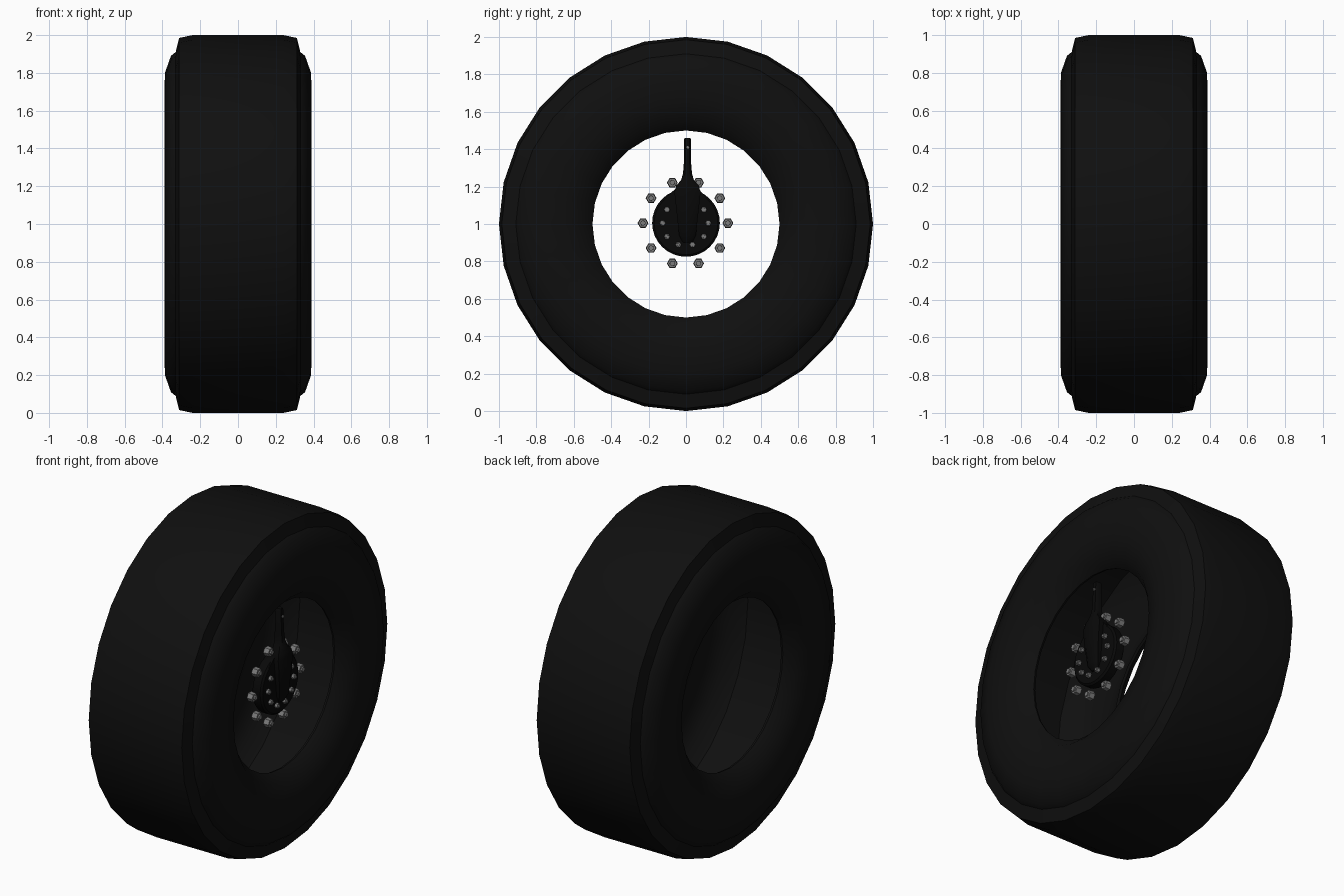
import bpy, bmesh, math
from mathutils import Matrix, Vector

if "Cube" in bpy.data.objects:
    bpy.data.objects.remove(bpy.data.objects["Cube"])


def material(name, v):
    m = bpy.data.materials.new(name)
    m.diffuse_color = (v, v, v, 1)
    m.use_nodes = True
    m.node_tree.nodes["Principled BSDF"].inputs["Base Color"].default_value = m.diffuse_color
    return m


RUBBER = material("black rubber", 0.0048)
PAINT = material("black paint", 0.0025)
STEEL = material("grey steel", 0.2)


def finish(bm, name, mat, angle):
    bmesh.ops.recalc_face_normals(bm, faces=bm.faces)
    me = bpy.data.meshes.new(name)
    bm.to_mesh(me)
    bm.free()
    ob = bpy.data.objects.new(name, me)
    bpy.context.collection.objects.link(ob)
    me.materials.append(mat)
    bpy.ops.object.select_all(action='DESELECT')
    ob.select_set(True)
    bpy.context.view_layer.objects.active = ob
    bpy.ops.object.shade_smooth_by_angle(angle=math.radians(angle))
    return ob


def lathe(name, profile, sides, mat, angle, closed=False, cz=1.0):
    """Spin (x, radius) points about the axle."""
    bm = bmesh.new()
    rings = []
    for x, r in profile:
        rings.append([bm.verts.new((x, r * math.sin(2 * math.pi * i / sides),
                                    cz + r * math.cos(2 * math.pi * i / sides)))
                      for i in range(sides)])
    n = len(rings)
    for k in range(n if closed else n - 1):
        a, b = rings[k], rings[(k + 1) % n]
        for i in range(sides):
            j = (i + 1) % sides
            bm.faces.new((a[i], a[j], b[j], b[i]))
    if not closed:
        bm.faces.new(rings[0])
        bm.faces.new(rings[-1])
    return finish(bm, name, mat, angle)


def bolt(bm, x, y, z, r, depth):
    """Hexagon nut with a short stud, pointing along +x."""
    for rad, d, seg in ((r, depth, 6), (r * 0.55, depth * 1.3, 8)):
        bmesh.ops.create_cone(
            bm, cap_ends=True, segments=seg, radius1=rad, radius2=rad * 0.88, depth=d,
            matrix=Matrix.Translation((x + d / 2, y, z)) @ Matrix.Rotation(math.pi / 2, 4, 'Y'))


def bolt_ring(name, x, radius, count, r, depth, skip=()):
    bm = bmesh.new()
    for i in range(count):
        if i not in skip:
            a = 2 * math.pi * i / count
            bolt(bm, x, -0.003 + radius * math.cos(a), 1.005 + radius * math.sin(a), r, depth)
    finish(bm, name, STEEL, 20)


# Hollow tyre: outer skin from bead to bead, then back along the inside
outer = [(0.30, 0.50), (0.355, 0.55), (0.39, 0.66), (0.387, 0.80), (0.355, 0.89),
         (0.33, 0.91), (0.312, 0.985), (0.24, 1.0)]
inner = [(0.25, 0.95), (0.325, 0.89), (0.362, 0.79), (0.365, 0.66), (0.335, 0.565), (0.285, 0.505)]
mirror = lambda pts: [(-x, r) for x, r in reversed(pts)]
lathe("tyre", outer + mirror(outer) + mirror(inner) + inner, 28, RUBBER, 35, closed=True)

# Hub cap disc
lathe("hub_cap", [(0.22, 0.175), (0.23, 0.181), (0.275, 0.181), (0.285, 0.17)],
      32, PAINT, 30, cz=1.006)

# Air line cover: wide body over the hub narrowing to a thin pipe
bm = bmesh.new()
rows = [(0.90, 0.025, 0.295), (0.94, 0.045, 0.315), (1.08, 0.06, 0.325), (1.17, 0.07, 0.325),
        (1.205, 0.06, 0.32), (1.235, 0.034, 0.31), (1.27, 0.024, 0.30), (1.32, 0.02, 0.295),
        (1.45, 0.019, 0.29), (1.46, 0.014, 0.288)]
prev = None
for z, w, front in rows:
    back = 0.255
    c = 0.6 * w
    pts = [(back, -w), (front - 0.012, -w), (front, -c), (front, c), (front - 0.012, w), (back, w)]
    ring = [bm.verts.new((x, y + 0.008, z)) for x, y in pts]
    if prev:
        for i in range(6):
            j = (i + 1) % 6
            bm.faces.new((prev[i], prev[j], ring[j], ring[i]))
    else:
        bm.faces.new(ring)
    prev = ring
bm.faces.new(prev)
finish(bm, "air_line_cover", PAINT, 40)

# Flared collar on the disc where the cover leaves it
bm = bmesh.new()
pts = [(-0.11, 1.14), (0.11, 1.14), (0.07, 1.185), (0.045, 1.22), (-0.03, 1.22), (-0.06, 1.185)]
f = bm.faces.new([bm.verts.new((0.24, y, z)) for y, z in pts])
ext = bmesh.ops.extrude_face_region(bm, geom=[f])
bmesh.ops.translate(bm, vec=Vector((0.045, 0, 0)),
                    verts=[g for g in ext["geom"] if isinstance(g, bmesh.types.BMVert)])
finish(bm, "cover_collar", PAINT, 30)

# Wheel nuts, hub bolts (none behind the cover) and the pipe screw
bolt_ring("wheel_nuts", 0.24, 0.227, 10, 0.029, 0.033)
bolt_ring("hub_bolts", 0.283, 0.122, 10, 0.017, 0.018, skip=(2, 3))
bm = bmesh.new()
bolt(bm, 0.289, 0.01, 1.41, 0.009, 0.008)
finish(bm, "pipe_screw", STEEL, 20)
